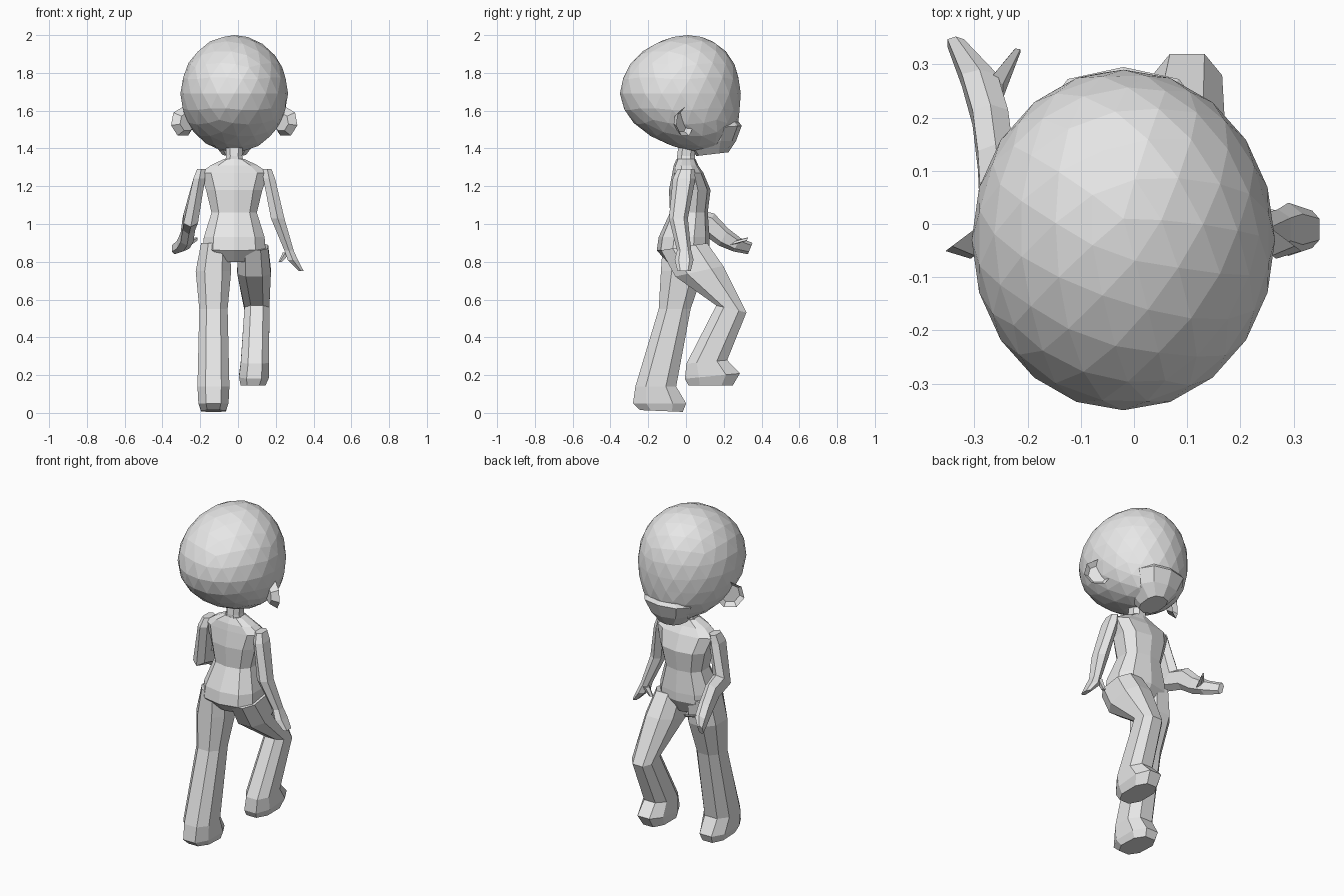
import bpy, bmesh, math
from mathutils import Matrix, Vector

default_cube = bpy.data.objects.get("Cube")
if default_cube:
    bpy.data.objects.remove(default_cube, do_unlink=True)

GREY = (.8, .8, .8, 1)
clay = bpy.data.materials.new("plain_grey")
clay.use_nodes = True
clay.diffuse_color = GREY
clay.node_tree.nodes["Principled BSDF"].inputs["Base Color"].default_value = GREY

MIDDLE = -.02  # the body's own centre line


def finish(bm, name):
    """Turn a bmesh into a named, flat-shaded object."""
    bmesh.ops.recalc_face_normals(bm, faces=bm.faces)
    mesh = bpy.data.meshes.new(name)
    bm.to_mesh(mesh)
    bm.free()
    mesh.materials.append(clay)
    part = bpy.data.objects.new(name, mesh)
    bpy.context.collection.objects.link(part)


def soften(value):
    """Push a sine or cosine outward, so that a circle becomes slightly square."""
    return math.copysign(abs(value) ** .8, value)


def ring(z, y, width, depth, x=MIDDLE, tilt=0):
    """Return a function giving the ring's point at an angle; tilt lifts its +y side."""
    def point(angle):
        across, along = soften(math.cos(angle)), soften(math.sin(angle))
        return Vector((x + across * width / 2, y + along * depth / 2, z + along * tilt))
    return point


def loft(name, *rings, sides=8):
    """Skin the rings in order and close both ends."""
    bm = bmesh.new()
    angles = [math.tau * (i + .5) / sides for i in range(sides)]
    loops = [[bm.verts.new(point(angle)) for angle in angles] for point in rings]
    for low, high in zip(loops, loops[1:]):
        for i in range(sides):
            bm.faces.new((low[i - 1], low[i], high[i], high[i - 1]))
    bm.faces.new(loops[0])
    bm.faces.new(loops[-1])
    finish(bm, name)


# Head: faceted globe whose underside slides forward toward the chin
bm = bmesh.new()
bmesh.ops.create_icosphere(bm, subdivisions=3, radius=1)
for vert in bm.verts:
    x, y, z = vert.co
    slide = .12 * z * z if z < 0 else .04 * z * z
    vert.co = MIDDLE + x * .285, y * .32 + slide - .03, z * .31 + 1.69
finish(bm, "head")

# Jaw: wedge projecting under the face
loft("jaw",
     ring(z=1.37, y=.14, width=.13, depth=.17, tilt=.01),
     ring(z=1.44, y=.13, width=.25, depth=.27),
     ring(z=1.51, y=.15, width=.32, depth=.29, tilt=.01),
     ring(z=1.54, y=.15, width=.28, depth=.26),
     sides=10)

# Ears: dished discs angled outward and back
for side, label in ((1, "left_ear"), (-1, "right_ear")):
    bm = bmesh.new()
    bmesh.ops.create_cone(bm, cap_ends=True, segments=7, radius1=.05, radius2=.08, depth=.04)
    bm.normal_update()
    dish = max(bm.faces, key=lambda face: face.calc_center_median().z)
    bmesh.ops.inset_region(bm, faces=[dish], thickness=.025, depth=-.025)
    outward = Vector((side * .8, -.6, 0))
    upward = Vector((0, 0, 1))
    facing = Vector((side * .6, .8, 0))
    turn = Matrix((outward, upward, facing)).transposed().to_4x4()
    bm.transform(Matrix.Translation((MIDDLE + side * .26, -.02, 1.54)) @ turn)
    finish(bm, label)

# Neck and torso
loft("neck",
     ring(z=1.3, y=0, width=.12, depth=.1),
     ring(z=1.36, y=0, width=.09, depth=.1),
     ring(z=1.44, y=.01, width=.1, depth=.1))
seat = ring(z=.8, y=-.01, width=.18, depth=.18)
hips = ring(z=.87, y=-.015, width=.345, depth=.28, tilt=.01)
belt = ring(z=.93, y=-.01, width=.335, depth=.27)
waist = ring(z=1.06, y=.015, width=.25, depth=.2)
chest = ring(z=1.18, y=.02, width=.31, depth=.22)
shoulders = ring(z=1.27, y=.01, width=.375, depth=.165)
collar = ring(z=1.31, y=0, width=.26, depth=.13)
nape = ring(z=1.345, y=0, width=.11, depth=.1)
loft("torso", seat, hips, belt, waist, chest, shoulders, collar, nape, sides=10)

# Left leg: raised, knee forward
sole = ring(x=.08, z=.145, y=.13, width=.14, depth=.25)
foot = ring(x=.085, z=.195, y=.14, width=.17, depth=.31, tilt=.015)
ankle = ring(x=.09, z=.27, y=.11, width=.16, depth=.23, tilt=.01)
knee = ring(x=.1, z=.55, y=.24, width=.14, depth=.17, tilt=-.02)
thigh = ring(x=.085, z=.75, y=.07, width=.19, depth=.27, tilt=.03)
hip = ring(x=.08, z=.88, y=-.01, width=.17, depth=.26, tilt=.02)
loft("left_leg", sole, foot, ankle, knee, thigh, hip)

# Right leg: straight and trailing
sole = ring(x=-.13, z=.01, y=-.13, width=.14, depth=.24, tilt=-.005)
foot = ring(x=-.13, z=.05, y=-.14, width=.17, depth=.3)
ankle = ring(x=-.13, z=.14, y=-.16, width=.18, depth=.23)
knee = ring(x=-.13, z=.55, y=-.06, width=.16, depth=.18)
thigh = ring(x=-.13, z=.75, y=-.02, width=.2, depth=.24)
hip = ring(x=-.12, z=.9, y=-.01, width=.16, depth=.24)
loft("right_leg", sole, foot, ankle, knee, thigh, hip)


def upper_arm(side):
    """The two rings at the top of either arm."""
    return (ring(x=MIDDLE + side * .175, z=1.29, y=0, width=.05, depth=.09),
            ring(x=MIDDLE + side * .185, z=1.24, y=-.01, width=.07, depth=.12))


# Left arm: hanging beside the body
elbow = ring(x=.21, z=1.03, y=-.04, width=.08, depth=.1)
wrist = ring(x=.27, z=.86, y=-.01, width=.055, depth=.075)
palm = ring(x=.29, z=.81, y=-.01, width=.06, depth=.1)
fingers = ring(x=.335, z=.75, y=-.01, width=.03, depth=.07)
loft("left_arm", *upper_arm(1), elbow, wrist, palm, fingers, sides=6)
loft("left_thumb",
     ring(x=.225, z=.8, y=.01, width=.02, depth=.025),
     ring(x=.26, z=.85, y=.01, width=.045, depth=.04),
     sides=5)

# Right arm: forearm reaching forward
elbow = ring(x=-.25, z=1.03, y=.015, width=.085, depth=.11, tilt=.045)
forearm = ring(x=-.26, z=1, y=.12, width=.075, depth=.06, tilt=.055)
wrist = ring(x=-.27, z=.93, y=.2, width=.075, depth=.05, tilt=.045)
palm = ring(x=-.29, z=.89, y=.27, width=.075, depth=.04, tilt=.035)
fingers = ring(x=-.335, z=.87, y=.34, width=.035, depth=.025, tilt=.03)
loft("right_arm", *upper_arm(-1), elbow, forearm, wrist, palm, fingers, sides=6)
loft("right_thumb",
     ring(x=-.265, z=.9, y=.25, width=.045, depth=.04, tilt=.015),
     ring(x=-.22, z=.92, y=.325, width=.015, depth=.01, tilt=.01),
     sides=5)
